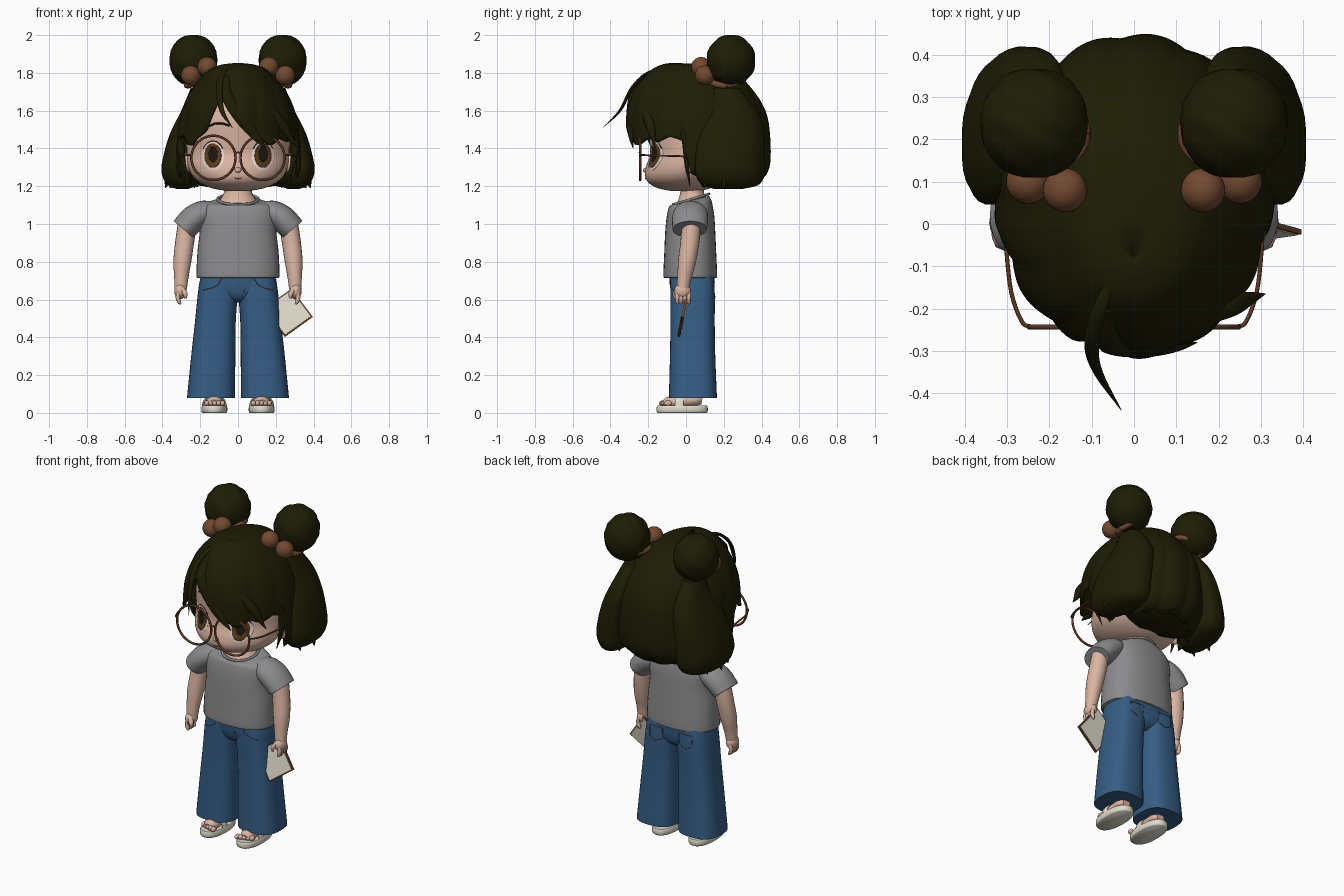
import bpy, bmesh, math
from mathutils import Vector, Matrix
from mathutils.bvhtree import BVHTree

if "Cube" in bpy.data.objects:
    bpy.data.objects.remove(bpy.data.objects["Cube"])

MATS = {}
for nm, c in dict(hair=(.013, .0122, .0015), skin=(.70, .46, .36), shirt_grey=(.26, .26, .27), denim=(.036, .11, .235), cream=(.74, .7, .6),
                  brown=(.17, .068, .03), frame_brown=(.11, .04, .018), iris=(.1, .045, .012), dark=(.012, .008, .006), eye_white=(.8, .66, .6)).items():
    MATS[nm] = bpy.data.materials.new(nm)
    MATS[nm].diffuse_color = (*c, 1)

def circle(n, turn=2 * math.pi):
    return [turn * i / n for i in range(n)]

def finish(name, bm, mat, angle=50):
    bmesh.ops.remove_doubles(bm, verts=bm.verts, dist=1e-5)
    bmesh.ops.recalc_face_normals(bm, faces=bm.faces)
    me = bpy.data.meshes.new(name)
    bm.to_mesh(me)
    me.polygons.foreach_set("use_smooth", [True] * len(me.polygons))
    me.set_sharp_from_angle(angle=math.radians(angle))
    me.materials.append(MATS[mat])
    ob = bpy.data.objects.new(name, me)
    bpy.context.collection.objects.link(ob)
    return ob

def smooth(pts, k):  # Catmull-Rom through tuples of any length
    P = [Vector(p) for p in pts]
    P = [P[0] * 2 - P[1]] + P + [P[-1] * 2 - P[-2]]
    return [.5 * (2 * b + (c - a) * t + (2 * a - 5 * b + 4 * c - d) * t * t + (3 * b - a - 3 * c + d) * t ** 3)
            for a, b, c, d in zip(P, P[1:], P[2:], P[3:]) for t in (j / k for j in range(k))] + [P[-2]]

def skin_rings(bm, rings, caps=True):
    vs = [[bm.verts.new(p) for p in r] for r in rings]
    n = len(vs[0])
    for r, q in zip(vs, vs[1:]):
        for i in range(n):
            bm.faces.new((r[i], r[(i + 1) % n], q[(i + 1) % n], q[i]))
    if caps:
        bm.faces.new(vs[0][::-1])
        bm.faces.new(vs[-1])

def loft(name, rows, mat, e=2.0, n=40, k=4, lump=(0, 1)):  # row = z, centre x, x radius, y front, y back, tilt
    bm, rings = bmesh.new(), []
    for z, cx, rx, yf, yb, tl in smooth([tuple(r) + (0,) * (6 - len(r)) for r in rows], k):
        rings.append([])
        for a in circle(n):
            c, s, f = math.cos(a), math.sin(a), 1 + lump[0] * abs(math.sin(lump[1] * a))
            rings[-1].append((cx + rx * f * math.copysign(abs(c) ** (2 / e), c),
                              (yf + yb) / 2 + (yb - yf) / 2 * f * math.copysign(abs(s) ** (2 / e), s), z + tl * s))
    skin_rings(bm, rings)
    return finish(name, bm, mat)

def tube(name, pts, mat, n=10, k=5, flat=1.0):  # point = x, y, z, radius
    P = smooth(pts, k)
    bm, rings, u = bmesh.new(), [], None
    for i, p in enumerate(P):
        t = (P[min(i + 1, len(P) - 1)].xyz - P[max(i - 1, 0)].xyz).normalized()
        u = u or t.cross(Vector((0, 1, 0)) if abs(t.y) < .9 else Vector((0, 0, 1)))
        u = (u - t * u.dot(t)).normalized()
        rings.append([p.xyz + max(p[3], .0006) * (math.cos(a) * u + flat * math.sin(a) * t.cross(u)) for a in circle(n)])
    skin_rings(bm, rings)
    return finish(name, bm, mat)

def ball(name, c, r, mat, lump=0):
    bm = bmesh.new()
    bmesh.ops.create_uvsphere(bm, u_segments=32, v_segments=18, radius=1)
    for v in bm.verts:
        f = 1 + lump * (abs(math.sin(4 * math.atan2(v.co.y, v.co.z) + 3 * v.co.x)) - .6)
        v.co = Vector(c) + Vector(v.co[i] * r[i] * f for i in range(3))
    return finish(name, bm, mat)

def torus(name, c, R, r, mat, rot):
    return tube(name, [(*(Vector(c) + rot @ Vector((R * math.cos(a), R * math.sin(a), 0))), r) for a in circle(48) + [0]], mat, k=1)

def tree(ob):
    return BVHTree.FromPolygons([v.co for v in ob.data.vertices], [p.vertices[:] for p in ob.data.polygons])

def on(trees, x, z, off, side=-1):  # outermost surface point along y
    hits = [t.ray_cast(Vector((x, side * 2, z)), Vector((0, -side, 0)))[0] for t in trees]
    return Vector((x, side * (max(side * h.y for h in hits if h) + off), z))

def decal(name, trees, cx, cz, rx, rz, off, mat):
    bm = bmesh.new()
    skin_rings(bm, [[on(trees, cx + rx * f * math.cos(a), cz + rz * f * math.sin(a), off * g) for a in circle(32)]
                    for f, g in ((1, 0), (1, .6), (.96, 1), (.7, 1), (.4, 1), (.02, 1))])
    return finish(name, bm, mat)

def line(name, trees, pts, r, mat, side=-1):
    fine = [Vector(p).lerp(Vector(q), i / 8) for p, q in zip(pts, pts[1:]) for i in range(8)] + [Vector(pts[-1])]
    return tube(name, [(*on(trees, x, z, r * .5, side), r) for x, z in fine], mat, n=6, k=1)

# Head, face and glasses
face = [tree(loft("head", [(1.175, 0, .06, -.08, .08), (1.19, 0, .14, -.15, .13), (1.22, 0, .205, -.2, .18), (1.26, 0, .245, -.217, .22),
        (1.31, 0, .265, -.21, .25), (1.37, 0, .27, -.19, .27), (1.45, 0, .272, -.195, .29), (1.55, 0, .265, -.2, .3),
        (1.65, 0, .23, -.17, .28), (1.74, 0, .15, -.09, .2), (1.78, 0, .04, 0, .1)], "skin", n=72))]
ball("nose", (0, -.212, 1.285), (.018, .016, .014), "skin")
line("mouth", face, [(-.018, 1.243), (0, 1.239), (.018, 1.243)], .0025, "brown")
for s in (-1, 1):
    ex = .133 * s
    for nm, dz, rx, rz, off, mat in (("eye_white", 0, .06, .078, .003, "eye_white"), ("iris", .002, .045, .064, .006, "iris"),
                                     ("pupil", .01, .025, .042, .008, "dark")):
        decal(nm, face, ex, 1.36 + dz, rx, rz, off, mat)
    line("upper_lash", face, [(ex + .058 * math.cos(a), 1.362 + .078 * math.sin(a)) for a in (.5 + .27 * i for i in range(9))], .0025, "dark")
    line("eyebrow", face, [(.155 * s, 1.517), (.12 * s, 1.533), (.08 * s, 1.532), (.045 * s, 1.52)], .005, "hair")
    ball("ear", (.275 * s, .04, 1.32), (.025, .04, .055), "skin")
    torus("lens_rim", (.13 * s, -.243, 1.35), .117, .0065, "frame_brown", Matrix.Rotation(math.pi / 2, 3, 'X'))
    tube("glasses_temple", [(x * s, y, z, .005) for x, y, z in ((.243, -.243, 1.365), (.265, -.23, 1.365), (.29, -.16, 1.362),
                                                               (.302, -.05, 1.36), (.303, .03, 1.355))], "frame_brown", n=8)
tube("glasses_bridge", [(-.02, -.243, 1.37, .005), (0, -.246, 1.38, .005), (.02, -.243, 1.37, .005)], "frame_brown", n=8)

# Hair cap with a shaped hemline
PROF = smooth([(1.845, .002, -.08, -.076), (1.835, .09, -.13, .12), (1.8, .16, -.19, .25), (1.7, .245, -.265, .35), (1.6, .29, -.3, .41),
               (1.5, .31, -.305, .432), (1.35, .32, -.3, .438), (1.27, .31, -.29, .42), (1.22, .27, -.26, .37), (1.18, .23, -.2, .3)], 6)
HEM = [(-180, 1.2), (-100, 1.2), (-84, 1.26), (-77, 1.45), (-62, 1.44), (-48, 1.4), (-32, 1.5), (-18, 1.67), (-8, 1.6), (0, 1.53),
       (15, 1.45), (28, 1.41), (45, 1.43), (77, 1.44), (84, 1.26), (100, 1.2), (180, 1.2)]

def lookup(tab, x):
    for p, q in zip(tab, tab[1:]):
        if min(p[0], q[0]) <= x <= max(p[0], q[0]):
            return [u + (w - u) * (x - p[0]) / (q[0] - p[0]) for u, w in zip(p, q)]
    return list(tab[-1])

bm, rings = bmesh.new(), []
for v in (j / 32 for j in range(33)):
    rings.append([])
    for d in range(-180, 180, 2):
        a = math.radians(d)
        hem = lookup(HEM, d)[1] + (.05 if abs(d) < 80 else .025) * abs((d / 22) % 1 - .5)
        z = 1.845 - (1.845 - hem) * v ** 1.5
        _, rx, yf, yb = lookup(PROF, z)
        f = 1 + .04 * v * (abs(math.sin(a * 6.5 + 1.2 * v)) - .6)
        rings[-1].append((rx * f * math.sin(a), (yf + yb) / 2 - (yb - yf) / 2 * f * math.cos(a), z))
skin_rings(bm, rings, caps=False)
sol = finish("hair_cap", bm, "hair").modifiers.new("thickness", 'SOLIDIFY')
sol.thickness, sol.offset = .016, 0
loft("hair_back_filling", [(1.2, 0, .2, .13, .33), (1.24, 0, .255, .1, .38), (1.3, 0, .28, .09, .41), (1.45, 0, .28, .08, .4),
                           (1.6, 0, .2, .1, .33)], "hair")
# Buns, ties, beads, bunches and loose strands
for s in (-1, 1):
    ball("hair_bun", (.236 * s, .238, 1.866), (.13, .13, .136), "hair", .05)
    torus("hair_tie", (.195 * s, .215, 1.772), .083, .018, "brown", Matrix.Rotation(.45 * s, 3, 'Y') @ Matrix.Rotation(.1, 3, 'X'))
    ball("bead_outer", (.25 * s, .1, 1.787), (.052,) * 3, "brown")
    ball("bead_inner", (.163 * s, .08, 1.832), (.052,) * 3, "brown")
    bunch = loft("hair_bunch", [(1.72, .2 * s, .05, .14, .28), (1.6, .225 * s, .075, .1, .36), (1.47, .265 * s, .098, .07, .4),
                 (1.32, .293 * s, .11, .06, .415), (1.25, .295 * s, .104, .07, .41), (1.205, .295 * s, .075, .1, .38),
                 (1.185, .295 * s, .03, .16, .3)], "hair", e=2.3, lump=(.02, 5))
    for v in bunch.data.vertices:  # sweep the bunch round the head
        v.co.y -= .4 * (abs(v.co.x) - .28) * min(1, max(0, (1.72 - v.co.z) * 5))
    for x, y, tx in ((.33, .1, .36), (.36, .2, .385), (.28, .09, .25), (.33, .29, .35), (.25, .32, .23)):
        tube("bunch_tip", [(x * s, y, 1.36, .03), (x * s, y, 1.27, .032), (tx * s, y, 1.19, .002)], "hair", n=8)
    tube("ear_strand", [(.3 * s, -.02, 1.5, .014), (.303 * s, 0, 1.42, .02), (.29 * s, .005, 1.32, .014), (.25 * s, .02, 1.2, .001)], "hair")
for nm, flat, pts in (
        ("cowlick", .5, [(-.04, -.1, 1.825, .01), (-.08, -.2, 1.8, .017), (-.1, -.285, 1.72, .018), (-.085, -.35, 1.6, .013), (-.03, -.44, 1.51, .001)]),
        ("fringe_flick", 1, [(.15, -.22, 1.62, .025), (.23, -.19, 1.53, .028), (.275, -.175, 1.46, .015), (.31, -.165, 1.41, .001)]),
        ("fringe_sweep", .6, [(-.06, -.2, 1.78, .02), (-.06, -.28, 1.68, .03), (.01, -.293, 1.57, .035), (.09, -.29, 1.47, .025), (.15, -.28, 1.4, .001)])):
    tube(nm, pts, "hair", flat=flat)
# Neck and shirt
loft("neck", [(1.05, 0, .12, -.06, .12), (1.1, 0, .11, -.06, .115, .012), (1.135, 0, .09, -.042, .105, .01), (1.17, 0, .074, -.03, .095),
              (1.25, 0, .07, -.02, .09)], "skin")
loft("shirt_body", [(.715, 0, .214, -.115, .16), (.73, 0, .22, -.12, .165), (.85, 0, .215, -.115, .16), (.96, 0, .203, -.11, .155),
                    (1.04, 0, .208, -.102, .15), (1.085, 0, .2, -.092, .143), (1.112, 0, .165, -.082, .135, .012),
                    (1.124, 0, .112, -.072, .122, .026)], "shirt_grey", e=2.4)
tube("collar", [(.108 * math.cos(a), .027 + .095 * math.sin(a), 1.131 + .028 * math.sin(a), .007) for a in circle(40) + [0]], "shirt_grey", k=1)
# Sleeves, arms and hands
for s in (-1, 1):
    tube("sleeve", [(.12 * s, .03, 1.07, .045), (.18 * s, .025, 1.06, .065), (.235 * s, .022, 1.028, .071), (.275 * s, .02, .988, .069),
                    (.289 * s, .02, .972, .067)], "shirt_grey", n=24, flat=1.35)
    tube("arm", [(.265 * s, .03, 1.02, .05), (.283 * s, .02, .9, .05), (.295 * s, .005, .8, .047), (.3 * s, -.008, .72, .038),
                 (.303 * s, -.015, .66, .033)], "skin", n=20)
    ball("palm", (.305 * s, -.018, .645), (.032, .044, .042), "skin")
    for y in (-.046, -.026, -.006, .014):
        tube("finger", [(.312 * s, y, .64, .012), (.318 * s, y, .61, .012), (.31 * s, y, .585, .01), (.302 * s, y, .578, .004)], "skin", n=8)
    tube("thumb", [(.295 * s, -.045, .655, .014), (.28 * s, -.058, .63, .013), (.278 * s, -.058, .605, .006)], "skin", n=8)
# Jeans with stitching
seat = [tree(loft("jeans_hips", [(.585, 0, .03, -.03, .1), (.61, 0, .09, -.065, .135), (.66, 0, .19, -.082, .15), (.73, 0, .2, -.088, .152)], "denim", e=2.6))]
for s in (-1, 1):
    seat.append(tree(loft("jeans_leg", [(.08, .143 * s, .126, -.09, .163), (.1, .142 * s, .126, -.09, .163), (.3, .131 * s, .117, -.085, .155),
                          (.48, .12 * s, .108, -.082, .152), (.6, .11 * s, .106, -.083, .153), (.68, .104 * s, .102, -.083, .15),
                          (.73, .1 * s, .095, -.08, .145)], "denim", e=2.7)))
for s in (-1, 1):
    line("front_pocket_stitch", seat, [(.085 * s, .71), (.105 * s, .68), (.145 * s, .66), (.185 * s, .65)], .0017, "brown")
    line("back_pocket_stitch", seat, [(x * s, z) for x, z in ((.055, .695), (.055, .63), (.1, .61), (.145, .63), (.145, .695), (.055, .695))],
         .0017, "brown", side=1)
line("fly_stitch", seat, [(.035, .71), (.035, .65), (.03, .63)], .0017, "brown")
# Feet and sandals
for x in (-.125, .125):
    loft("sandal_sole", [(0, x, .062, -.15, .11), (.008, x, .068, -.155, .115), (.03, x, .068, -.155, .115), (.038, x, .064, -.151, .111)],
         "cream", e=2.3, k=2)
    tube("foot", [(x, .085, .065, .025), (x, .05, .07, .042), (x, -.03, .062, .043), (x, -.09, .055, .04), (x, -.115, .05, .025)], "skin", n=20, flat=.8)
    tube("ankle", [(x, .04, .06, .04), (x, .04, .1, .045), (x, .04, .2, .05)], "skin", n=20)
    for i in range(5):
        ball("toe", (x * (1 - .35 + .168 * i), -.123 + .007 * i, .051), (.0135, .02, .015), "skin")
    tube("sandal_strap", [(x + .06 * math.cos(a), -.035, .035 + .058 * math.sin(a), .006) for a in circle(9, math.pi * 9 / 8)], "cream", k=2, flat=4)
# Notebook held in one hand
for nm, size, y, mat in (("notebook_cover", (.188, .012, .182), 0, "brown"), ("notebook_front_page", (.174, .006, .166), -.006, "cream"),
                         ("notebook_back_page", (.174, .006, .166), .006, "cream")):
    bm = bmesh.new()
    bmesh.ops.create_cube(bm, size=1, matrix=Matrix.Translation((.266, -.014, .53)) @ Matrix.Rotation(-.2, 4, 'X')
                          @ Matrix.Rotation(.94, 4, 'Y') @ Matrix.Translation((0, y, 0)) @ Matrix.Diagonal((*size, 1)))
    finish(nm, bm, mat, 30)

for m in bpy.data.materials:
    if m.users and not m.is_grease_pencil:
        m.use_nodes = True
        m.node_tree.nodes["Principled BSDF"].inputs["Base Color"].default_value = m.diffuse_color
